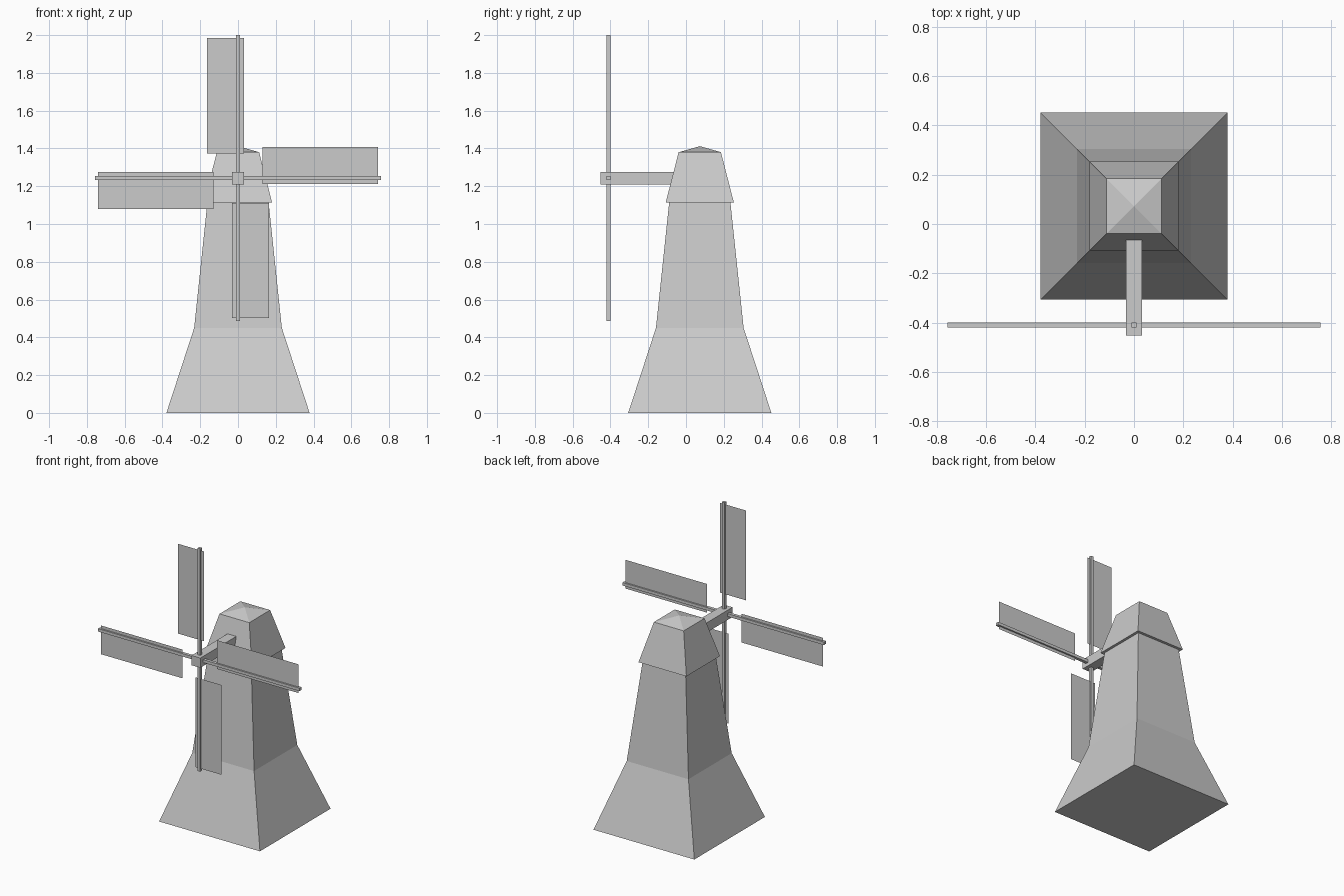
import bpy, bmesh, math
from mathutils import Matrix, Vector

if "Cube" in bpy.data.objects:
    bpy.data.objects.remove(bpy.data.objects["Cube"])

HUB = Vector((0, -0.41, 1.243))
TOWER_Y = 0.073


def finish(bm, name):
    mesh = bpy.data.meshes.new(name)
    bm.to_mesh(mesh)
    bm.free()
    obj = bpy.data.objects.new(name, mesh)
    bpy.context.collection.objects.link(obj)
    return obj


def box(name, size, centre):
    bm = bmesh.new()
    bmesh.ops.create_cube(bm, size=1)
    bmesh.ops.scale(bm, vec=size, verts=bm.verts)
    bmesh.ops.translate(bm, vec=centre, verts=bm.verts)
    return finish(bm, name)


# Tower and cap: square rings (half width, height) lofted up to a pointed roof
rings = [(0.379, 0), (0.232, 0.45), (0.162, 1.115), (0.18, 1.115), (0.112, 1.38)]
bm = bmesh.new()
loops = [[bm.verts.new((sx * h, TOWER_Y + sy * h, z))
          for sx, sy in ((-1, -1), (1, -1), (1, 1), (-1, 1))] for h, z in rings]
apex = bm.verts.new((0, TOWER_Y, 1.412))
bm.faces.new(loops[0][::-1])
for i in range(4):
    j = (i + 1) % 4
    for a, b in zip(loops, loops[1:]):
        bm.faces.new((a[i], a[j], b[j], b[i]))
    bm.faces.new((loops[-1][i], loops[-1][j], apex))
finish(bm, "tower")

# Axle running from the sails into the cap
box("axle", (0.066, 0.412, 0.066), (0, -0.246, HUB.z))

# Crossed spars
box("horizontal_spar", (1.514, 0.021, 0.02), HUB)
box("vertical_spar", (0.02, 0.021, 1.514), HUB)

# Four flat sails, each a quarter turn from the last
for k in range(4):
    bm = bmesh.new()
    bm.faces.new([bm.verts.new((x, 0, z)) for x, z in
                  ((0.131, -0.031), (0.741, -0.031), (0.741, 0.164), (0.131, 0.164))])
    bm.transform(Matrix.Translation(HUB) @ Matrix.Rotation(-k * math.pi / 2, 4, 'Y'))
    finish(bm, f"sail_{k + 1}")
